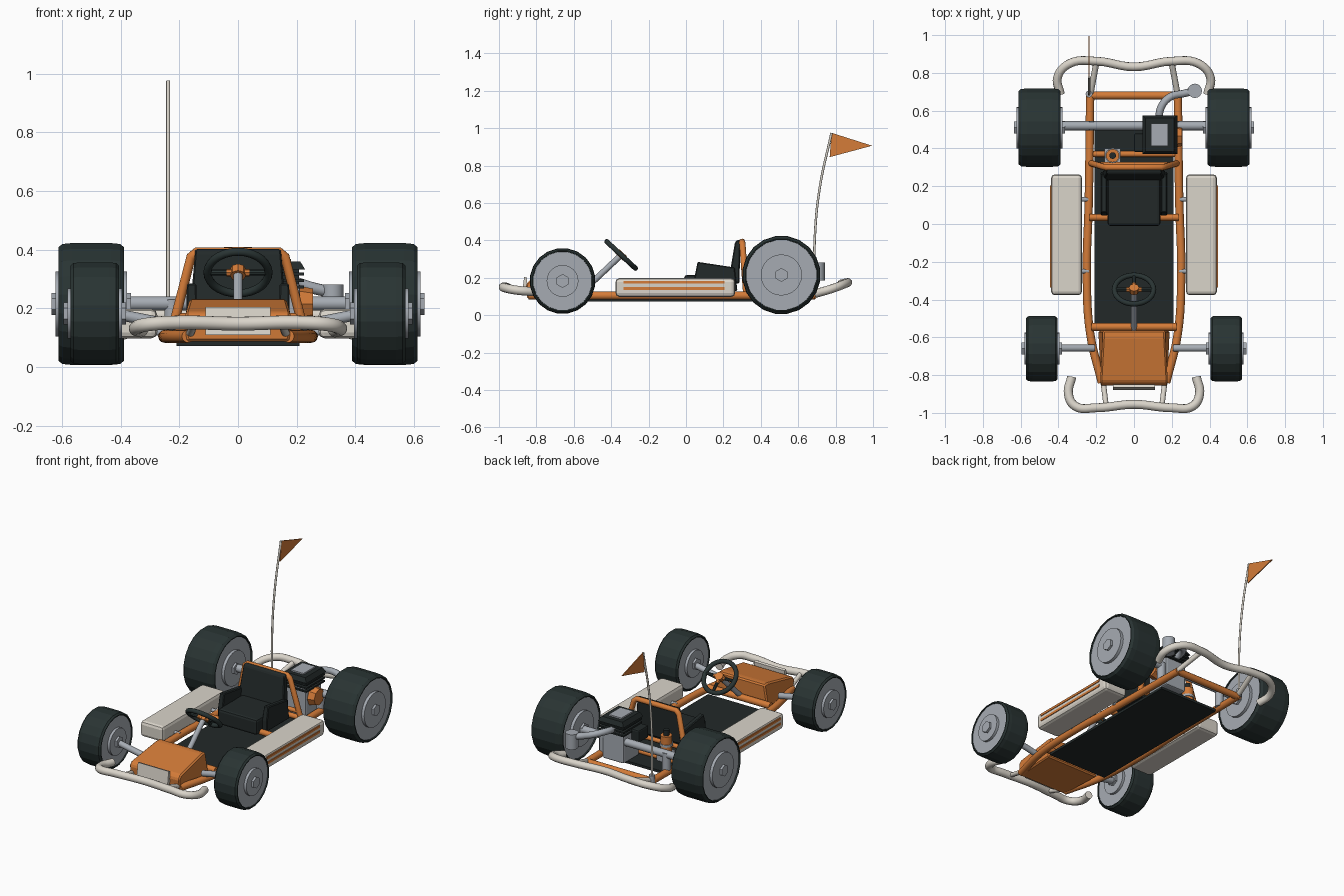
import bpy, bmesh, math
from mathutils import Vector, Matrix

cube = bpy.data.objects.get("Cube")
if cube:
    bpy.data.objects.remove(cube, do_unlink=True)


def material(name, rgb):
    m = bpy.data.materials.new(name)
    m.use_nodes = True
    m.diffuse_color = (*rgb, 1)
    m.node_tree.nodes["Principled BSDF"].inputs["Base Color"].default_value = (*rgb, 1)
    return m


ORANGE = material("orange paint", (0.66, 0.2, 0.04))
CREAM = material("cream plastic", (0.7, 0.66, 0.59))
STEEL = material("grey steel", (0.38, 0.41, 0.45))
RUBBER = material("dark rubber", (0.022, 0.034, 0.033))
BLACK = material("black vinyl", (0.016, 0.022, 0.022))
SIDES = (("left", 1), ("right", -1))
smooth_parts = []


def finish(name, bm, mat, smooth=False):
    bmesh.ops.recalc_face_normals(bm, faces=bm.faces)
    me = bpy.data.meshes.new(name)
    bm.to_mesh(me)
    bm.free()
    me.materials.append(mat)
    ob = bpy.data.objects.new(name, me)
    bpy.context.collection.objects.link(ob)
    if smooth:
        smooth_parts.append(ob)
    return ob


def soften(bm, width, segments=2):
    if width:
        bmesh.ops.bevel(bm, geom=bm.edges[:], offset=width, segments=segments,
                        profile=0.5, affect='EDGES')


def box(name, centre, size, mat, bevel=0):
    bm = bmesh.new()
    bmesh.ops.create_cube(bm, size=1, matrix=Matrix.Translation(centre) @ Matrix.Diagonal((*size, 1)))
    soften(bm, bevel)
    return finish(name, bm, mat)


def prism(name, profile, mat, x=0, bevel=0):
    """Side profile of (y, z, half width) points spread across x."""
    bm = bmesh.new()
    a, b = [[bm.verts.new((x + s * w, y, z)) for y, z, w in profile] for s in (-1, 1)]
    bm.faces.new(a)
    bm.faces.new(b)
    for i in range(len(a)):
        j = (i + 1) % len(a)
        bm.faces.new((a[i], a[j], b[j], b[i]))
    soften(bm, bevel, 1)
    return finish(name, bm, mat)


def rod(name, p, q, r, mat, sides=12, r2=None):
    p, q = Vector(p), Vector(q)
    d = q - p
    bm = bmesh.new()
    bmesh.ops.create_cone(bm, cap_ends=True, segments=sides, radius1=r,
                          radius2=r if r2 is None else r2, depth=d.length,
                          matrix=Matrix.Translation((p + q) / 2) @ d.to_track_quat('Z', 'Y').to_matrix().to_4x4())
    return finish(name, bm, mat, sides > 8)


def tube(name, points, r, mat, curved=True):
    cu = bpy.data.curves.new(name, 'CURVE')
    cu.dimensions = '3D'
    cu.bevel_depth, cu.bevel_resolution = r, 4
    cu.resolution_u, cu.use_fill_caps = 6, True
    if curved:
        sp = cu.splines.new('BEZIER')
        sp.bezier_points.add(len(points) - 1)
        for bp, co in zip(sp.bezier_points, points):
            bp.co = co
            bp.handle_left_type = bp.handle_right_type = 'AUTO'
    else:
        sp = cu.splines.new('POLY')
        sp.points.add(len(points) - 1)
        for pt, co in zip(sp.points, points):
            pt.co = (*co, 1)
    cu.materials.append(mat)
    ob = bpy.data.objects.new(name, cu)
    bpy.context.collection.objects.link(ob)
    bpy.ops.object.select_all(action='DESELECT')
    ob.select_set(True)
    bpy.context.view_layer.objects.active = ob
    bpy.ops.object.convert(target='MESH')
    smooth_parts.append(bpy.context.view_layer.objects.active)


def mirrored(half):
    """Complete a path that ends on the centre line."""
    return half + [(-x, y, z) for x, y, z in half[-2::-1]]


def wheel(name, s, x, y, z, r, w, rim, plate):
    # Tyre swept from a chamfered closed section
    section = [(-.86, rim), (-1, rim * 1.01), (-1, r * .93), (-.88, r * .985), (-.6, r)]
    section += [(-u, v) for u, v in reversed(section)]
    sides = 20
    bm = bmesh.new()
    rings = []
    for i in range(sides):
        a = math.tau * (i + .5) / sides
        rings.append([bm.verts.new((s * x + u * w, y + v * math.sin(a), z + v * math.cos(a)))
                      for u, v in section])
    for i, ring in enumerate(rings):
        nxt = rings[(i + 1) % sides]
        for j in range(len(ring)):
            k = (j + 1) % len(ring)
            bm.faces.new((ring[j], ring[k], nxt[k], nxt[j]))
    finish(name + "_tyre", bm, RUBBER)

    def disc(part, reach, radius, n):
        rod(name + part, (s * x - reach, y, z), (s * x + reach, y, z), radius, STEEL, n)
    disc("_rim", w * .92, rim * 1.01, 32)
    disc("_hub_plate", w + .01, plate, 24)
    disc("_nut", w + .024, .037, 6)


# Wheels and axles
for side, s in SIDES:
    wheel(side + "_rear_wheel", s, .5, .51, .215, .21, .112, .188, .11)
    wheel(side + "_front_wheel", s, .488, -.66, .183, .176, .083, .157, .085)
    rod(side + "_front_axle", (s * .21, -.657, .14), (s * .42, -.657, .182), .019, STEEL)
rod("rear_axle", (-.42, .52, .217), (.42, .52, .217), .024, STEEL)

# Frame, floor and nose
for side, s in SIDES:
    tube(side + "_frame_rail", [(s * .17, -.84, .105), (s * .232, -.58, .105), (s * .25, -.25, .105),
                                (s * .24, .1, .105), (s * .232, .69, .105)], .022, ORANGE)
    rod(side + "_axle_carrier", (s * .225, .52, .1), (s * .225, .52, .23), .026, STEEL)
for name, y, half, z, r in (("rear", .68, .235, .105, .021), ("middle", .035, .235, .125, .018),
                            ("engine", .37, .235, .1, .016),
                            ("front", -.545, .225, .12, .021), ("nose", -.83, .17, .105, .018)):
    rod(name + "_crossbar", (-half, y, z), (half, y, z), r, ORANGE)
box("floor_pan", (0, -.01, .08), (.42, 1.03, .016), BLACK)
prism("nose_cowl", [(-.565, .088, .19), (-.565, .23, .165), (-.6, .232, .165),
                    (-.835, .188, .178), (-.855, .165, .18), (-.85, .088, .175)], ORANGE, bevel=.008)
prism("front_plate", [(-.855, .11, .11), (-.85, .2, .11), (-.865, .205, .11), (-.878, .11, .11)], CREAM)

# Bumpers and their brackets
tube("front_bumper", mirrored([(.33, -.81, .125), (.347, -.9, .133), (.31, -.965, .145), (.2, -.973, .152),
                               (0, -.955, .148)]), .024, CREAM)
tube("rear_bumper", mirrored([(.39, .69, .115), (.405, .775, .14), (.34, .85, .168), (.2, .862, .175),
                              (0, .832, .168)]), .023, CREAM)
for side, s in SIDES:
    rod(side + "_front_bracket", (s * .165, -.82, .11), (s * .148, -.96, .15), .014, CREAM)
    rod(side + "_rear_bracket", (s * .232, .68, .11), (s * .2, .85, .17), .016, CREAM)

# Side pods with two stripes each
for side, s in SIDES:
    box(side + "_side_pod", (s * .357, -.057, .148), (.164, .64, .1), CREAM, .02)
    for level, z in (("upper", .176), ("lower", .142)):
        box(f"{side}_{level}_stripe", (s * .439, -.065, z), (.009, .54, .015), ORANGE)
    for y in (-.25, .13):
        rod(side + "_pod_mount", (s * .24, y, .115), (s * .32, y, .125), .012, STEEL)

# Seat and its hoop
box("seat_cushion", (0, .125, .165), (.28, .27, .1), BLACK, .015)
prism("seat_back", [(.225, .17, .165), (.262, .39, .148), (.272, .402, .145), (.292, .402, .145),
                    (.285, .17, .165)], BLACK, bevel=.006)
for side, s in SIDES:
    prism(side + "_seat_bolster", [(.045, .13, .019), (.045, .2, .019), (.062, .285, .016), (.26, .255, .016),
                                   (.275, .13, .019)], BLACK, s * .158, .005)
tube("seat_hoop", mirrored([(.228, .322, .11), (.16, .302, .375), (.14, .3, .392), (0, .3, .392)]),
     .017, ORANGE, False)
rod("hoop_lower_bar", (-.215, .315, .17), (.215, .315, .17), .014, ORANGE)

# Steering wheel and column
tilt = math.radians(43)
centre = Vector((0, -.347, .322))
along = Vector((0, math.cos(tilt), -math.sin(tilt)))
normal = Vector((0, math.sin(tilt), math.cos(tilt)))
bpy.ops.mesh.primitive_torus_add(major_segments=28, minor_segments=10, major_radius=.104, minor_radius=.014,
                                 location=centre, rotation=(-tilt, 0, 0))
rim = bpy.context.object
rim.name = "steering_wheel"
rim.data.materials.append(RUBBER)
smooth_parts.append(rim)
for i, angle in enumerate((0, 90, 180)):
    a = math.radians(angle)
    d = Vector((math.cos(a), 0, 0)) + along * math.sin(a)
    rod(f"steering_spoke_{i}", centre, centre + d * .1, .01, RUBBER, 8)
    rod(f"hub_arm_{i}", centre, centre + d * .04, .013, ORANGE, 8)
rod("steering_hub", centre - normal * .015, centre + normal * .016, .027, ORANGE, 8)
rod("steering_column", (0, -.56, .12), centre - normal * .01, .016, STEEL)

# Engine with fins, cover, starter, filter and exhaust
box("engine_block", (.137, .47, .185), (.15, .16, .2), STEEL, .01)
for i in range(3):
    box(f"cooling_fin_{i}", (.137, .472, .273 + i * .022), (.175, .19, .01), BLACK)
box("engine_head", (.137, .472, .3), (.14, .15, .08), BLACK)
prism("engine_cover", [(.37, .332, .092), (.385, .36, .075), (.56, .36, .075), (.575, .332, .092)], BLACK, .137)
box("cover_plate", (.135, .472, .363), (.09, .12, .012), STEEL)
rod("starter_cover", (.2, .465, .215), (.255, .465, .215), .064, ORANGE, 8, .052)
box("air_filter", (.03, .43, .25), (.06, .1, .08), BLACK, .01)
tube("exhaust_pipe", [(.135, .54, .29), (.14, .61, .3), (.19, .672, .29), (.26, .69, .268), (.325, .705, .255)],
     .02, STEEL)
rod("muffler", (.322, .705, .185), (.322, .705, .282), .038, STEEL, 16)

# Fuel bottle
box("bottle_bracket", (-.113, .362, .115), (.085, .075, .06), STEEL)
rod("fuel_bottle", (-.113, .362, .1), (-.113, .362, .25), .036, ORANGE, 10)
rod("bottle_band", (-.113, .362, .185), (-.113, .362, .2), .041, STEEL, 10)
rod("bottle_cap", (-.113, .362, .25), (-.113, .362, .285), .018, BLACK, 10)

# Whip and pennant
tube("flag_whip", [(-.238, .688, .1), (-.238, .688, .4), (-.238, .714, .675), (-.238, .778, .975)], .0065, CREAM)
rod("whip_base", (-.238, .688, .1), (-.238, .688, .15), .018, STEEL)
prism("pennant", [(.778, .975, .003), (.995, .906, .003), (.768, .845, .003)], ORANGE, -.238)

# Smooth the round parts, keeping rims crisp
bpy.ops.object.select_all(action='DESELECT')
for ob in smooth_parts:
    ob.select_set(True)
bpy.context.view_layer.objects.active = smooth_parts[0]
bpy.ops.object.shade_smooth_by_angle(angle=math.radians(40))
